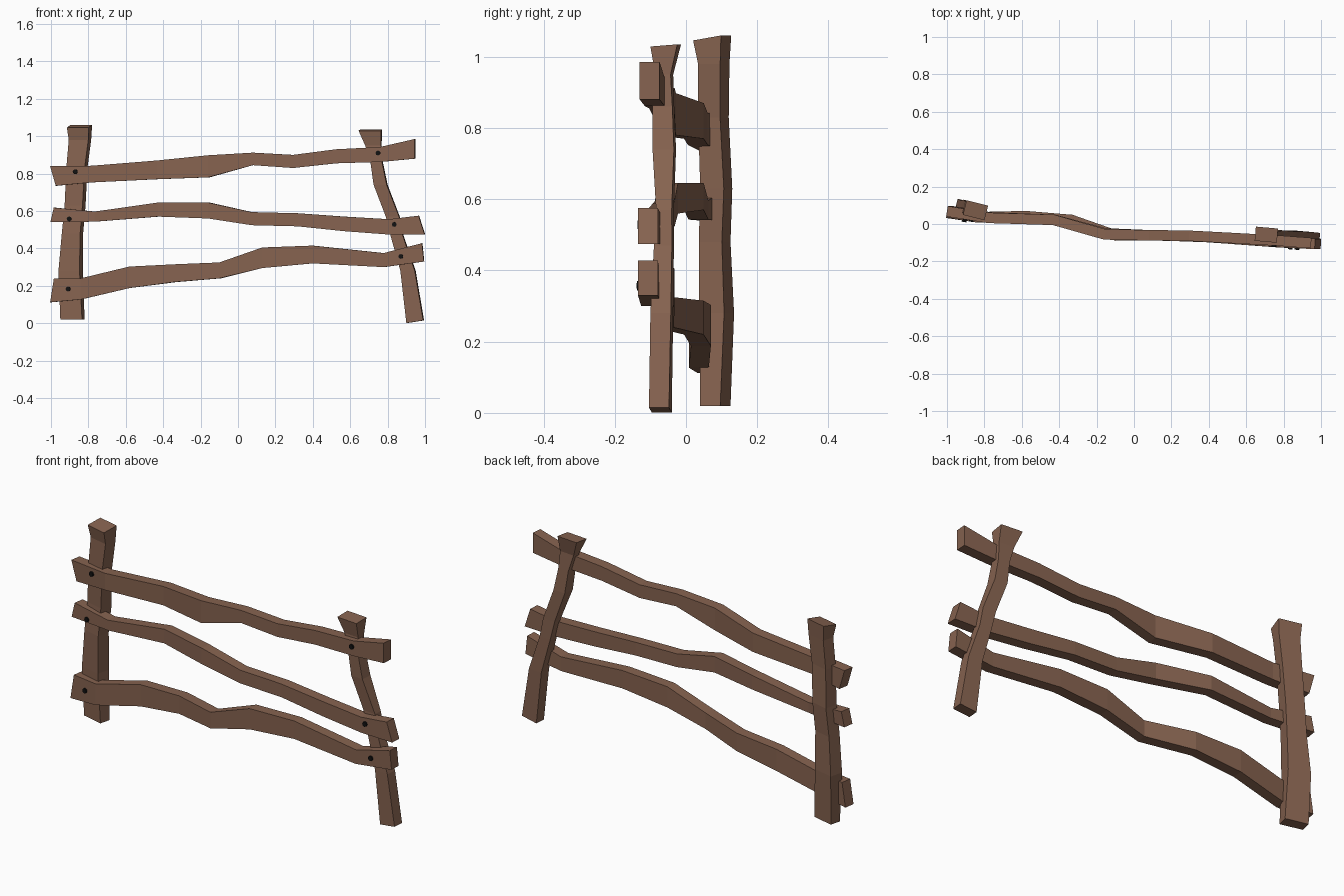
import bpy, bmesh, math
from mathutils import Vector, Matrix


def material(name, rgb):
    m = bpy.data.materials.new(name)
    m.diffuse_color = (*rgb, 1)
    return m


WOOD = material("brown_wood", (0.24, 0.125, 0.08))
IRON = material("dark_iron", (0.006, 0.006, 0.006))
THICK = 0.056


def finish(bm, name, mat):
    bmesh.ops.recalc_face_normals(bm, faces=bm.faces)
    me = bpy.data.meshes.new(name)
    bm.to_mesh(me)
    bm.free()
    me.materials.append(mat)
    ob = bpy.data.objects.new(name, me)
    bpy.context.collection.objects.link(ob)
    return ob


def loft(name, rings):
    # skin a chain of four-cornered sections and cap both ends
    bm = bmesh.new()
    rows = [[bm.verts.new(p) for p in ring] for ring in rings]
    for a, b in zip(rows, rows[1:]):
        for i in range(4):
            j = (i + 1) % 4
            bm.faces.new((a[i], a[j], b[j], b[i]))
    bm.faces.new(rows[0])
    bm.faces.new(rows[-1])
    return finish(bm, name, WOOD)


def post(name, angle, sections, bottom_tilt, top_tilt):
    # sections: x min, x max, y min, y max, z of a square turned by angle
    c, s = math.cos(angle), math.sin(abs(angle))
    rot = Matrix.Rotation(angle, 3, 'Z')
    rings = []
    for k, (x0, x1, y0, y1, z) in enumerate(sections):
        X, Y = x1 - x0, y1 - y0
        w = (X * c - Y * s) / (c * c - s * s) / 2
        d = (Y * c - X * s) / (c * c - s * s) / 2
        mid = Vector(((x0 + x1) / 2, (y0 + y1) / 2, z))
        ring = []
        for sx, sy in ((-1, -1), (1, -1), (1, 1), (-1, 1)):
            dz = 0
            if k == 0:
                dz = sx * bottom_tilt
            elif k == len(sections) - 1:
                dz = sy * top_tilt
            ring.append(mid + rot @ Vector((sx * w, sy * d, dz)))
        rings.append(ring)
    loft(name, rings)


def rail(name, sections, slants, bolts):
    # sections: x, top z, bottom z, y; slants lean the two cut ends
    rings = []
    n = len(sections)
    for k, (x, zt, zb, y) in enumerate(sections):
        a, b = sections[max(k - 1, 0)], sections[min(k + 1, n - 1)]
        t = Vector((b[0] - a[0], b[3] - a[3], 0)).normalized()
        off = Vector((-t.y, t.x, 0)) * THICK / 2
        lean = slants[0] if k == 0 else slants[1] if k == n - 1 else 0
        top, bot = Vector((x + lean, y, zt)), Vector((x - lean, y, zb))
        rings.append([top - off, top + off, bot + off, bot - off])
    loft(name, rings)
    # bolt heads on the front face
    for side, (bx, bz) in zip(("left", "right"), bolts):
        for a, b in zip(sections, sections[1:]):
            if a[0] <= bx <= b[0]:
                f = (bx - a[0]) / (b[0] - a[0])
                t = Vector((b[0] - a[0], b[3] - a[3], 0)).normalized()
                normal = Vector((t.y, -t.x, 0))
                pos = Vector((bx, a[3] + f * (b[3] - a[3]), bz)) + normal * THICK / 2
                bm = bmesh.new()
                bmesh.ops.create_cone(
                    bm, cap_ends=True, segments=8, radius1=0.013, radius2=0.013, depth=0.016,
                    matrix=Matrix.Translation(pos) @ normal.to_track_quat('Z', 'Y').to_matrix().to_4x4())
                finish(bm, f"{name}_bolt_{side}", IRON)
                break


# posts
post("left_post", math.radians(-14), [
    (-0.95, -0.82, 0.04, 0.125, 0.02), (-0.96, -0.83, 0.037, 0.135, 0.28),
    (-0.942, -0.828, 0.036, 0.125, 0.48), (-0.927, -0.815, 0.04, 0.13, 0.63),
    (-0.918, -0.805, 0.034, 0.12, 0.83), (-0.905, -0.785, 0.034, 0.122, 0.98),
    (-0.915, -0.78, 0.02, 0.127, 1.053)], 0, 0.007)
post("right_post", math.radians(-5), [
    (0.90, 0.995, -0.104, -0.04, 0.008), (0.868, 0.95, -0.1, -0.036, 0.28),
    (0.815, 0.885, -0.09, -0.034, 0.47), (0.79, 0.865, -0.084, -0.034, 0.57),
    (0.725, 0.80, -0.094, -0.028, 0.74), (0.708, 0.775, -0.094, -0.033, 0.86),
    (0.68, 0.768, -0.086, -0.036, 0.95), (0.645, 0.77, -0.1, -0.014, 1.032)], 0.007, 0.003)

# rails
rail("top_rail", [
    (-0.985, 0.84, 0.735, 0.068), (-0.78, 0.842, 0.753, 0.033), (-0.43, 0.87, 0.77, 0.022),
    (-0.155, 0.898, 0.78, -0.056), (0.08, 0.912, 0.845, -0.06), (0.295, 0.9, 0.83, -0.063),
    (0.525, 0.93, 0.855, -0.075), (0.76, 0.942, 0.862, -0.088), (0.947, 0.985, 0.88, -0.102)],
    (-0.015, 0), [(-0.865, 0.81), (0.75, 0.91)])
rail("middle_rail", [
    (-0.99, 0.618, 0.54, 0.068), (-0.765, 0.597, 0.543, 0.035), (-0.425, 0.645, 0.57, 0.022),
    (-0.155, 0.645, 0.56, -0.05), (0.075, 0.594, 0.524, -0.06), (0.32, 0.588, 0.518, -0.065),
    (0.57, 0.57, 0.492, -0.082), (0.81, 0.556, 0.474, -0.098), (0.983, 0.575, 0.475, -0.107)],
    (0.009, -0.016), [(-0.898, 0.558), (0.837, 0.528)])
rail("bottom_rail", [
    (-0.99, 0.24, 0.112, 0.06), (-0.84, 0.24, 0.127, 0.036), (-0.58, 0.303, 0.188, 0.042),
    (-0.335, 0.315, 0.22, 0.022), (-0.095, 0.325, 0.24, -0.062), (0.13, 0.405, 0.295, -0.06),
    (0.4, 0.415, 0.32, -0.07), (0.78, 0.375, 0.3, -0.098), (0.99, 0.428, 0.33, -0.107)],
    (0.01, -0.005), [(-0.903, 0.183), (0.872, 0.357)])
